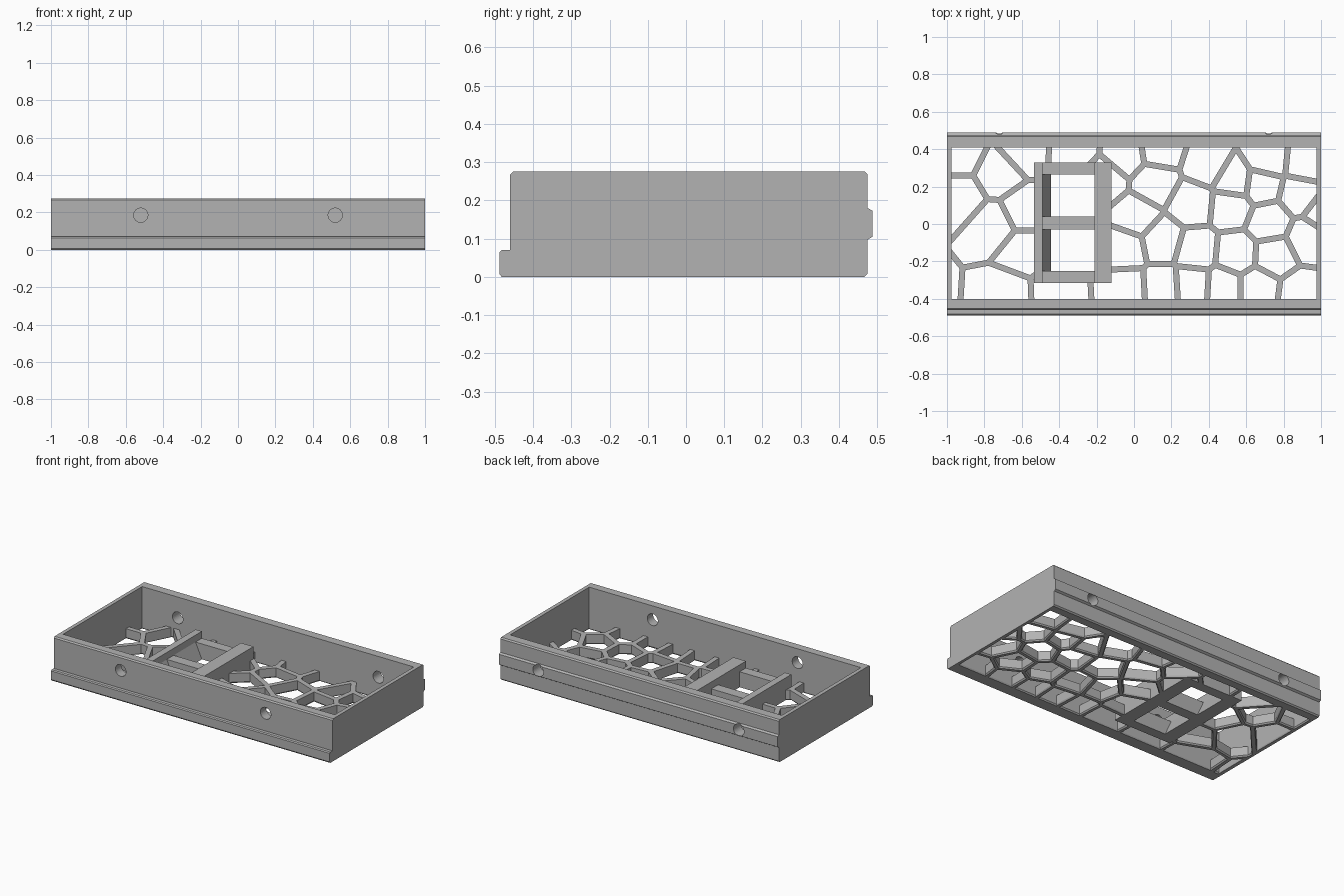
import bpy, bmesh, math
from mathutils import Vector

default = bpy.data.objects.get("Cube")
if default:
    bpy.data.objects.remove(default, do_unlink=True)

grey = bpy.data.materials.new("plain_grey")
grey.use_nodes = True
grey.diffuse_color = (0.45, 0.45, 0.45, 1)
grey.node_tree.nodes["Principled BSDF"].inputs["Base Color"].default_value = (0.45, 0.45, 0.45, 1)


def make_object(name, bm):
    bmesh.ops.recalc_face_normals(bm, faces=bm.faces)
    mesh = bpy.data.meshes.new(name)
    bm.to_mesh(mesh)
    bm.free()
    mesh.materials.append(grey)
    obj = bpy.data.objects.new(name, mesh)
    bpy.context.collection.objects.link(obj)
    return obj


def loft(bm, rings):
    """Closed solid through rings that share a point count."""
    loops = [[bm.verts.new(p) for p in ring] for ring in rings]
    count = len(loops[0])
    for low, high in zip(loops, loops[1:]):
        for i in range(count):
            j = (i + 1) % count
            bm.faces.new((low[i], low[j], high[j], high[i]))
    bm.faces.new(loops[0][::-1])
    bm.faces.new(loops[-1])


def box(name, x0, x1, y0, y1, z0, z1):
    bm = bmesh.new()
    outline = [(x0, y0), (x1, y0), (x1, y1), (x0, y1)]
    loft(bm, [[(x, y, z) for x, y in outline] for z in (z0, z1)])
    return make_object(name, bm)


def cut(target, cutter):
    """Subtract the cutter for good and delete it."""
    cutter.hide_render = True
    mod = target.modifiers.new("cut", 'BOOLEAN')
    mod.operation = 'DIFFERENCE'
    mod.solver = 'EXACT'
    mod.object = cutter
    bpy.context.view_layer.objects.active = target
    bpy.ops.object.modifier_apply(modifier=mod.name)
    bpy.data.objects.remove(cutter, do_unlink=True)


def clip(poly, point, normal):
    """Keep the part of a convex polygon behind a line."""
    result = []
    for i, b in enumerate(poly):
        a = poly[i - 1]
        da, db = (a - point).dot(normal), (b - point).dot(normal)
        if da * db < 0:
            result.append(a.lerp(b, da / (da - db)))
        if db <= 0:
            result.append(b)
    return result


# Main measures
IN_X, FRONT, BACK = 0.975, -0.40, 0.41      # inside of the walls
FLOOR, TOP, EDGE = 0.065, 0.275, 0.008
RIB = 0.032

# Tray body: side profile with front ledge, back rail and small chamfers
profile = [
    (-0.482, 0), (0.467, 0), (0.475, EDGE),
    (0.475, 0.097), (0.488, 0.105), (0.488, 0.172), (0.475, 0.18),
    (0.475, TOP - EDGE), (0.467, TOP), (-0.452, TOP), (-0.46, TOP - EDGE),
    (-0.46, 0.07), (-0.482, 0.07), (-0.488, 0.064), (-0.488, EDGE)]
bm = bmesh.new()
loft(bm, [[(x, y, z) for y, z in profile] for x in (-1, 1)])
tray = make_object("tray_body", bm)
cut(tray, box("pocket_cutter", -IN_X, IN_X, FRONT, BACK, FLOOR, 1))

# Screw holes in the front and back walls
for side, x, y, z in ((-1, 0.52, -0.45, 0.185), (1, 0.72, 0.45, 0.14)):
    for mirror in (-1, 1):
        bm = bmesh.new()
        ring = [(math.cos(a * math.tau / 32) * 0.038, math.sin(a * math.tau / 32) * 0.038)
                for a in range(32)]
        loft(bm, [[(mirror * x + u, y + d, z + v) for u, v in ring] for d in (-0.1, 0.1)])
        cut(tray, make_object("hole_cutter", bm))

# Floor lattice: cells grown around seed points, in hundredths
seeds = [Vector(s) / 100 for s in (
    (-93, 37), (-73, 27), (-93, 15), (-59, 40), (-59, 7), (-75, -1), (-59, -14),
    (-117, -35), (-68, -38), (-42, -37), (-32, 39), (-5, 37), (14, 40), (11, 22),
    (-16, 24), (1, 4), (15, -9), (-5, -13), (15, -34), (-4, -35), (39, 32),
    (31, 11), (54, 23), (71, 34), (92, 32), (68, 21), (89, 16), (52, 9), (72, 1),
    (93, -8), (102, 6), (55, -16), (33, -14), (75, -17), (31, -33), (48, -34),
    (66, -34), (89, -37))]
bm = bmesh.new()
for seed in seeds:
    cell = [Vector(p) for p in ((-IN_X, FRONT), (IN_X, FRONT), (IN_X, BACK), (-IN_X, BACK))]
    for other in seeds:
        if other is not seed and cell:
            normal = (other - seed).normalized()
            cell = clip(cell, (seed + other) / 2 - normal * RIB / 2, normal)
    area = sum(cell[i - 1].cross(p) for i, p in enumerate(cell)) / 2
    if len(cell) < 3 or area < 0.0008:
        continue
    centre = sum(cell, Vector((0, 0))) / len(cell)
    # Cells flare slightly at the underside
    flared = [p + (p - centre).normalized() * 0.012 for p in cell]
    loft(bm, [[(p.x, p.y, z) for p in ring]
              for ring, z in ((flared, -0.004), (cell, EDGE), (cell, 0.1))])
cut(tray, make_object("lattice_cutter", bm))

# Open bay standing in the floor
LEFT, RIGHT, NEAR, FAR = -0.535, -0.12, -0.315, 0.33
RAIL_TOP, BAR_TOP = 0.145, 0.1
cut(tray, box("bay_cutter", LEFT, RIGHT, NEAR, FAR, -0.1, 0.2))
box("bay_wide_rail", -0.21, RIGHT, NEAR, FAR, 0, RAIL_TOP)

bm = bmesh.new()
sloped = [(LEFT, 0), (-0.445, 0), (-0.49, BAR_TOP), (-0.49, RAIL_TOP), (LEFT, RAIL_TOP)]
loft(bm, [[(x, y, z) for x, z in sloped] for y in (NEAR, FAR)])
make_object("bay_sloped_rail", bm)

for name, y0, y1 in (("front", NEAR, -0.25), ("middle", -0.03, 0.04), ("back", 0.265, FAR)):
    box("bay_" + name + "_crossbar", -0.5, -0.2, y0, y1, 0, BAR_TOP)
